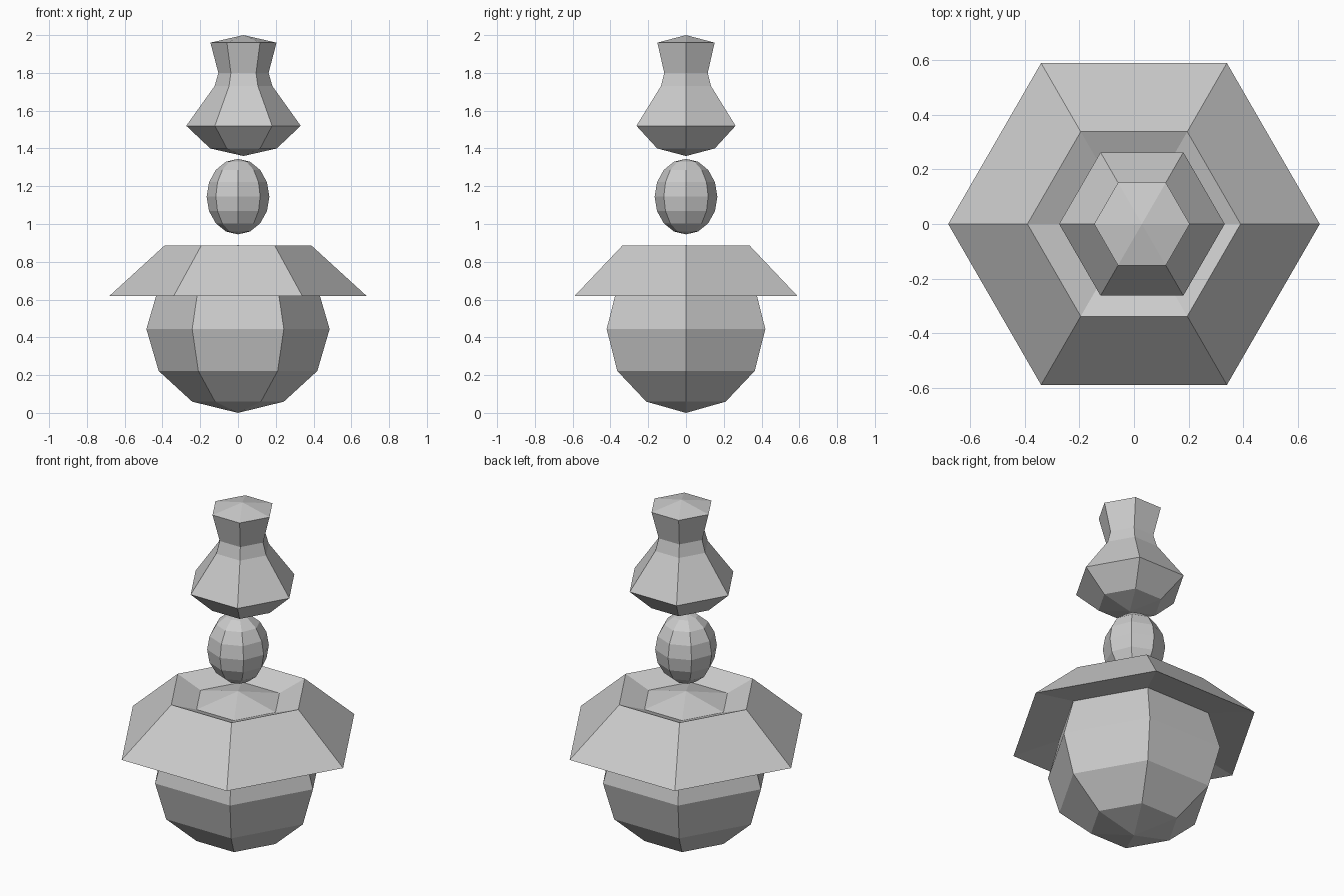
import bpy
from math import sin, cos, pi, tau

if "Cube" in bpy.data.objects:
    bpy.data.objects.remove(bpy.data.objects["Cube"])


def lathe(name, profile, sides, x=0.0):
    """Turn a bottom-to-top (radius, z) profile; both ends are poles."""
    verts = [(x, 0, profile[0][1])]
    for r, z in profile[1:-1]:
        verts += [(x + r * cos(tau * i / sides), r * sin(tau * i / sides), z)
                  for i in range(sides)]
    verts.append((x, 0, profile[-1][1]))
    rings, top = len(profile) - 2, len(verts) - 1
    faces = []
    for i in range(sides):
        j = (i + 1) % sides
        faces.append((0, 1 + j, 1 + i))
        for k in range(rings - 1):
            a, b = 1 + k * sides, 1 + (k + 1) * sides
            faces.append((a + i, a + j, b + j, b + i))
        last = 1 + (rings - 1) * sides
        faces.append((last + i, last + j, top))
    mesh = bpy.data.meshes.new(name)
    mesh.from_pydata(verts, [], faces)
    mesh.update()
    obj = bpy.data.objects.new(name, mesh)
    bpy.context.collection.objects.link(obj)
    return obj


def ball(radius, half_height, centre, rings):
    """Profile of a stretched sphere, bottom to top."""
    return [(radius * sin(pi * k / rings), centre - half_height * cos(pi * k / rings))
            for k in range(rings + 1)]


# Base: six-sided ball whose upper band is pulled out into a flared collar
base = ball(0.485, 0.444, 0.444, 6)
base[5:5] = [(0.68, 0.62), (0.39, 0.885)]
lathe("base_with_collar", base, 6)

# Floating bead in the middle
lathe("middle_bead", ball(0.166, 0.2, 1.145, 8), 8)

# Vase-shaped top piece, slightly off centre
lathe("top_vase", [(0, 1.36), (0.176, 1.40), (0.303, 1.52), (0.153, 1.73),
                   (0.133, 1.80), (0.175, 1.96), (0, 2.0)], 6, x=0.029)
